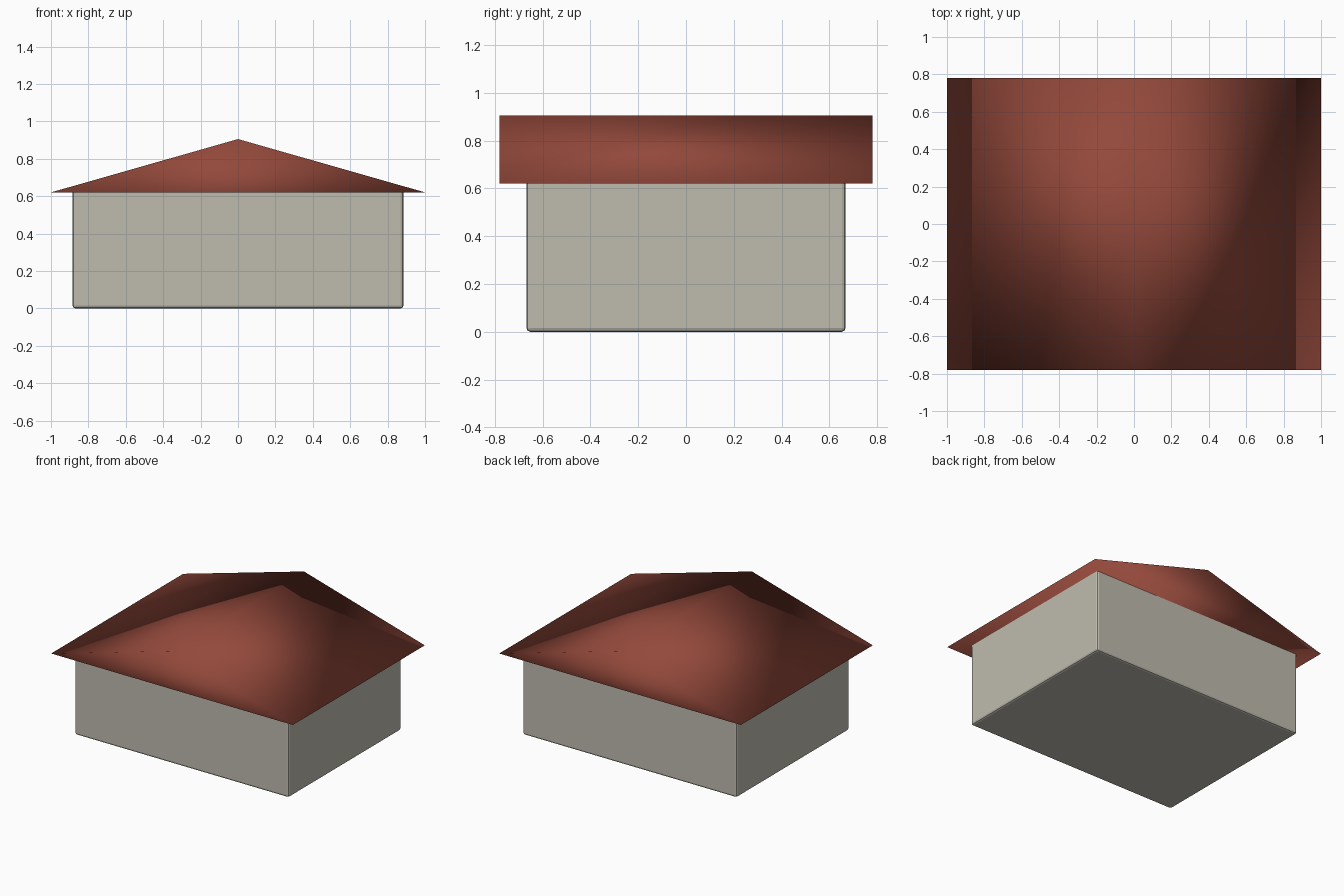
import bpy, bmesh

if "Cube" in bpy.data.objects:
    bpy.data.objects.remove(bpy.data.objects["Cube"])


def make_object(name, bm, color):
    bmesh.ops.recalc_face_normals(bm, faces=bm.faces)
    mesh = bpy.data.meshes.new(name)
    bm.to_mesh(mesh)
    bm.free()
    mat = bpy.data.materials.new(name + "_paint")
    mat.diffuse_color = (*color, 1)
    mat.use_nodes = True
    mat.node_tree.nodes["Principled BSDF"].inputs["Base Color"].default_value = mat.diffuse_color
    mesh.materials.append(mat)
    obj = bpy.data.objects.new(name, mesh)
    bpy.context.collection.objects.link(obj)
    return obj


# Walls: a block with narrow bevelled edges, its top tucked into the roof
TOP = 0.635
bm = bmesh.new()
bmesh.ops.create_cube(bm, size=1)
bmesh.ops.scale(bm, vec=(1.77, 1.334, TOP), verts=bm.verts)
bmesh.ops.translate(bm, vec=(0, 0, TOP / 2), verts=bm.verts)
walls = make_object("walls", bm, (0.52, 0.50, 0.43))
bevel = walls.modifiers.new("edge_bevel", "BEVEL")
bevel.width = 0.015
bevel.segments = 2

# Roof: closed gable prism with the ridge running front to back, smooth shaded
bm = bmesh.new()
profile = [(-1, 0.62), (1, 0.62), (0, 0.905)]
gable = bm.faces.new([bm.verts.new((x, -0.78, z)) for x, z in profile])
ret = bmesh.ops.extrude_face_region(bm, geom=[gable], use_keep_orig=True)
new_verts = [g for g in ret["geom"] if isinstance(g, bmesh.types.BMVert)]
bmesh.ops.translate(bm, vec=(0, 1.56, 0), verts=new_verts)
for face in bm.faces:
    face.smooth = True
make_object("roof", bm, (0.29, 0.065, 0.043))
